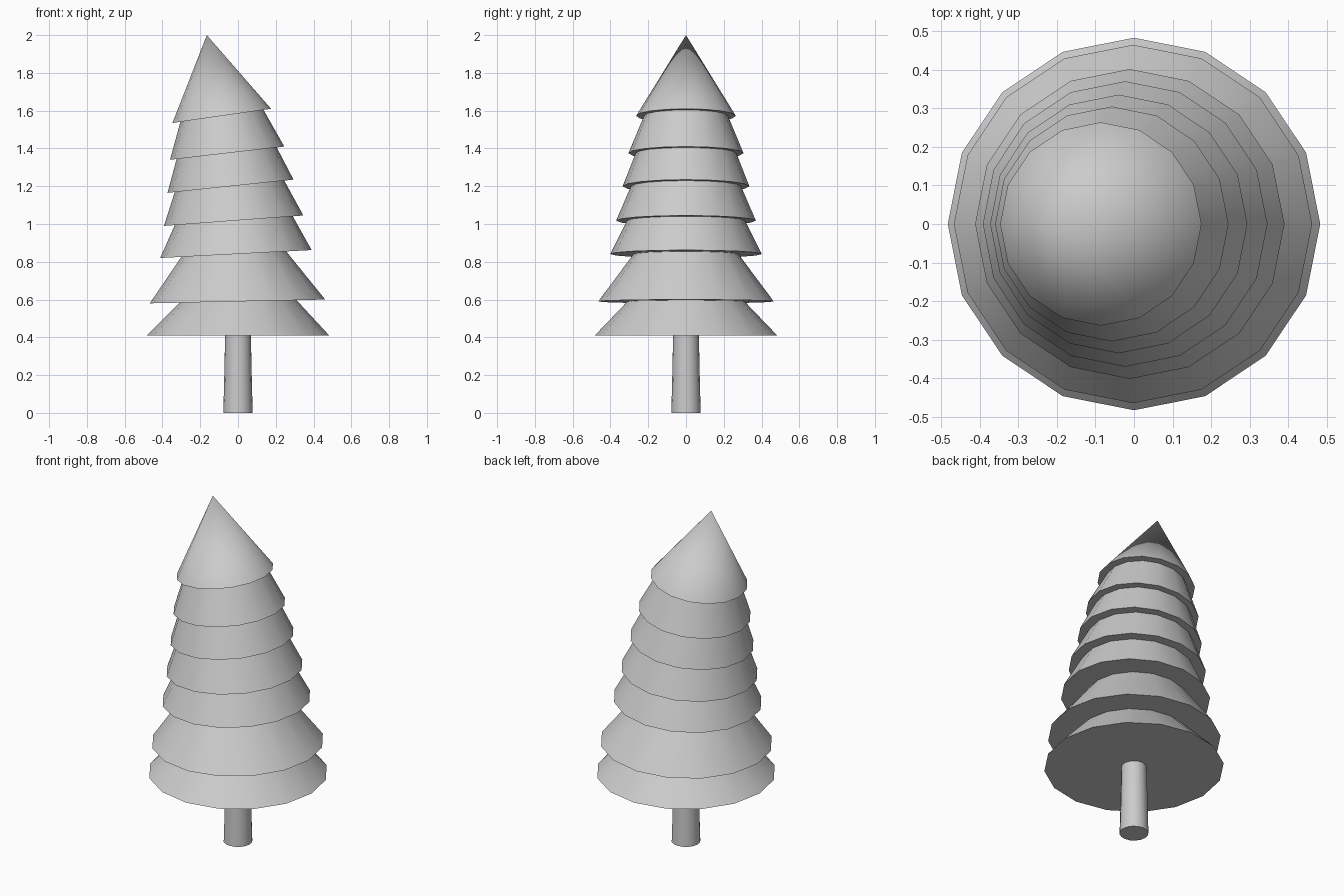
import bpy, bmesh, math

cube = bpy.data.objects.get("Cube")
if cube:
    bpy.data.objects.remove(cube)

grey = bpy.data.materials.new("plain_grey")
colour = (0.6, 0.6, 0.6, 1)
grey.diffuse_color = colour
grey.use_nodes = True
grey.node_tree.nodes["Principled BSDF"].inputs["Base Color"].default_value = colour


def tilted_ring(bm, left, right, sides):
    """Ring spanning two (x, z) points, tilted about the y axis."""
    (x0, z0), (x1, z1) = left, right
    radius = math.hypot(x1 - x0, z1 - z0) / 2
    ring = []
    for i in range(sides):
        a = math.tau * i / sides
        t = (1 + math.cos(a)) / 2
        ring.append(bm.verts.new((x0 + (x1 - x0) * t,
                                  radius * math.sin(a),
                                  z0 + (z1 - z0) * t)))
    return ring


def loft(name, spans, sides, tip=None):
    """Closed skin through a stack of tilted rings, ending in a cap or a point."""
    bm = bmesh.new()
    rings = [tilted_ring(bm, l, r, sides) for l, r in spans]
    bm.faces.new(rings[0][::-1])
    for a, b in zip(rings, rings[1:]):
        for i in range(sides):
            j = (i + 1) % sides
            bm.faces.new((a[i], a[j], b[j], b[i]))
    top = rings[-1]
    if tip:
        point = bm.verts.new(tip)
        for i in range(sides):
            bm.faces.new((top[i], top[(i + 1) % sides], point))
    else:
        bm.faces.new(top)
    bmesh.ops.recalc_face_normals(bm, faces=bm.faces)
    mesh = bpy.data.meshes.new(name)
    bm.to_mesh(mesh)
    bm.free()
    mesh.materials.append(grey)
    obj = bpy.data.objects.new(name, mesh)
    bpy.context.collection.objects.link(obj)
    bpy.ops.object.select_all(action="DESELECT")
    obj.select_set(True)
    bpy.context.view_layer.objects.active = obj
    bpy.ops.object.shade_smooth_by_angle(angle=math.radians(40))
    return obj


# Branch tiers: rim left x, z, rim right x, z, then the inner neck's left and
# right x, where the tier below meets this tier's underside
tiers = [
    (-0.483, 0.41, 0.483, 0.41, None, None),
    (-0.467, 0.58, 0.462, 0.60, -0.31, 0.31),
    (-0.412, 0.82, 0.39, 0.862, -0.30, 0.255),
    (-0.392, 0.99, 0.346, 1.045, -0.335, 0.29),
    (-0.373, 1.165, 0.294, 1.235, -0.335, 0.245),
    (-0.360, 1.34, 0.245, 1.41, -0.325, 0.205),
    (-0.347, 1.535, 0.175, 1.61, -0.305, 0.135),
]
spans = []
for x0, z0, x1, z1, neck0, neck1 in tiers:
    if neck0 is not None:
        slope = (z1 - z0) / (x1 - x0)
        spans.append(((neck0, z0 + slope * (neck0 - x0)),
                      (neck1, z0 + slope * (neck1 - x0))))
    spans.append(((x0, z0), (x1, z1)))
loft("foliage", spans, 16, tip=(-0.165, 0, 2))

# Trunk, slightly flared at the foot
trunk = [(0.078, 0), (0.074, 0.14), (0.068, 0.42)]
loft("trunk", [((-r, z), (r, z)) for r, z in trunk], 16)
